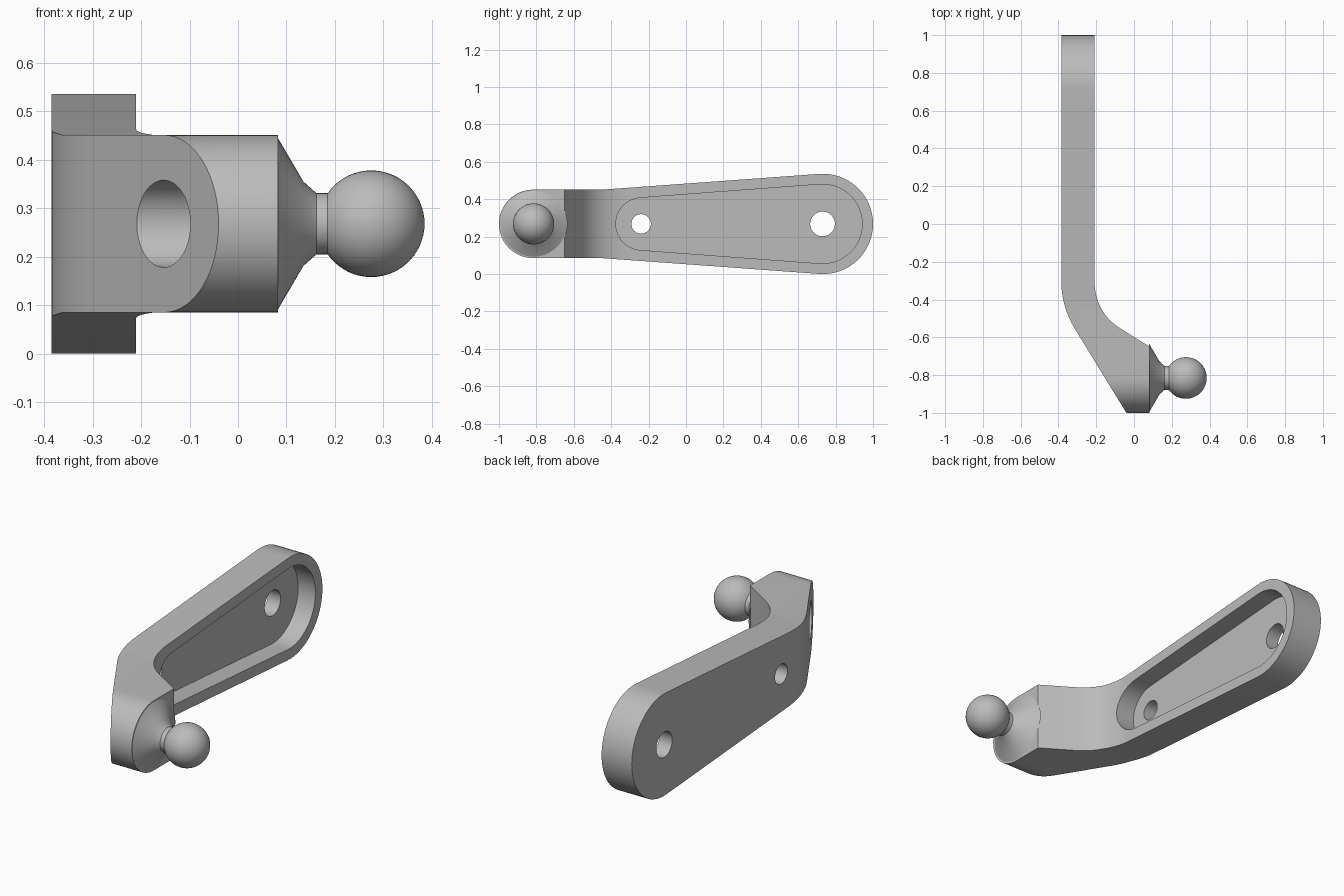
import bpy, bmesh
from math import sin, cos, pi, radians
from mathutils import Vector

if "Cube" in bpy.data.objects:
    bpy.data.objects.remove(bpy.data.objects["Cube"], do_unlink=True)

MID_Z = 0.268      # height of the centre line
BALL_Y = -0.815    # axis of the ball stud

grey = bpy.data.materials.new("plain grey")
grey.use_nodes = True
colour = (0.5, 0.5, 0.5, 1)
grey.diffuse_color = colour
grey.node_tree.nodes["Principled BSDF"].inputs["Base Color"].default_value = colour


def finish(name, bm):
    bmesh.ops.recalc_face_normals(bm, faces=bm.faces)
    mesh = bpy.data.meshes.new(name)
    bm.to_mesh(mesh)
    bm.free()
    mesh.materials.append(grey)
    ob = bpy.data.objects.new(name, mesh)
    bpy.context.collection.objects.link(ob)
    return ob


def prism(name, points, offset):
    """Extrude a closed outline along the offset."""
    bm = bmesh.new()
    face = bm.faces.new([bm.verts.new(p) for p in points])
    out = bmesh.ops.extrude_face_region(bm, geom=[face], use_keep_orig=True)
    moved = [v for v in out["geom"] if isinstance(v, bmesh.types.BMVert)]
    bmesh.ops.translate(bm, verts=moved, vec=offset)
    return finish(name, bm)


def arc(y, r, start, end, steps=32):
    """Arc in the side plane, angles in degrees."""
    angles = [radians(start + (end - start) * i / steps) for i in range(steps + 1)]
    return [(y + r * cos(a), MID_Z + r * sin(a)) for a in angles]


def side_prism(name, outline, x0, x1):
    return prism(name, [(x0, y, z) for y, z in outline], (x1 - x0, 0, 0))


def bend(a, b, c, steps=14):
    """Smooth corner from a to c around control point b."""
    a, b, c = Vector(a), Vector(b), Vector(c)
    ts = [i / steps for i in range(steps + 1)]
    return [(1 - t) ** 2 * a + 2 * t * (1 - t) * b + t * t * c for t in ts]


def boolean(target, cutter, operation):
    mod = target.modifiers.new(cutter.name, "BOOLEAN")
    mod.object = cutter
    mod.operation = operation
    mod.solver = "EXACT"
    bpy.context.view_layer.objects.active = target
    bpy.ops.object.modifier_apply(modifier=mod.name)
    bpy.data.objects.remove(cutter, do_unlink=True)


def smooth(ob):
    bpy.ops.object.select_all(action="DESELECT")
    ob.select_set(True)
    bpy.context.view_layer.objects.active = ob
    bpy.ops.object.shade_smooth_by_angle(angle=radians(22))


# Bent arm: plan outline extruded up, trimmed to the tapered side outline
plan = [(-0.385, 1.1)]
plan += bend((-0.385, -0.30), (-0.385, -0.438), (-0.31, -0.56))
plan += [(-0.04, -1.0), (-0.02, -1.03), (0.083, -1.03), (0.083, -0.65)]
plan += bend((-0.077, -0.55), (-0.21, -0.464), (-0.21, -0.29))
plan += [(-0.21, 1.1)]
arm = prism("lever_arm", [(p[0], p[1], -0.2) for p in plan], (0, 0, 1))

waist = 0.183
side = arc(-0.817, waist, 90, 270) + [(-0.45, MID_Z - waist)]
side += arc(0.732, 0.268, -94, 94) + [(-0.45, MID_Z + waist)]
boolean(arm, side_prism("side_trim", side, -0.6, 0.6), "INTERSECT")

# Recess on the left face, leaving a rim
recess = arc(-0.235, 0.14, 94, 266) + arc(0.73, 0.212, -86 - 8, 94)
boolean(arm, side_prism("recess", recess, -0.31, 0.05), "DIFFERENCE")

# Two bolt holes and the blind hole behind the stud
for name, y, r, x0, x1 in (("front_hole", -0.24, 0.052, -0.6, -0.1),
                           ("rear_hole", 0.73, 0.066, -0.6, -0.1),
                           ("stud_hole", BALL_Y, 0.09, -0.6, 0.0)):
    boolean(arm, side_prism(name, arc(y, r, 0, 360, 48)[:-1], x0, x1), "DIFFERENCE")
smooth(arm)

# Ball stud: cone, collar, neck and ball turned round the x axis
profile = [(0.08, 0), (0.08, 0.181), (0.135, 0.087), (0.162, 0.063), (0.185, 0.063)]
ball_x, ball_r = 0.275, 0.11
for i in range(25):
    a = radians(145) * (1 - i / 24)
    profile.append((ball_x + ball_r * cos(a), ball_r * sin(a)))
bm = bmesh.new()
verts = [bm.verts.new((x, BALL_Y, MID_Z + r)) for x, r in profile]
edges = [bm.edges.new(pair) for pair in zip(verts, verts[1:])]
bmesh.ops.spin(bm, geom=verts + edges, cent=(0, BALL_Y, MID_Z), axis=(1, 0, 0),
               angle=2 * pi, steps=48)
bmesh.ops.remove_doubles(bm, verts=bm.verts, dist=0.0005)
smooth(finish("ball_stud", bm))
